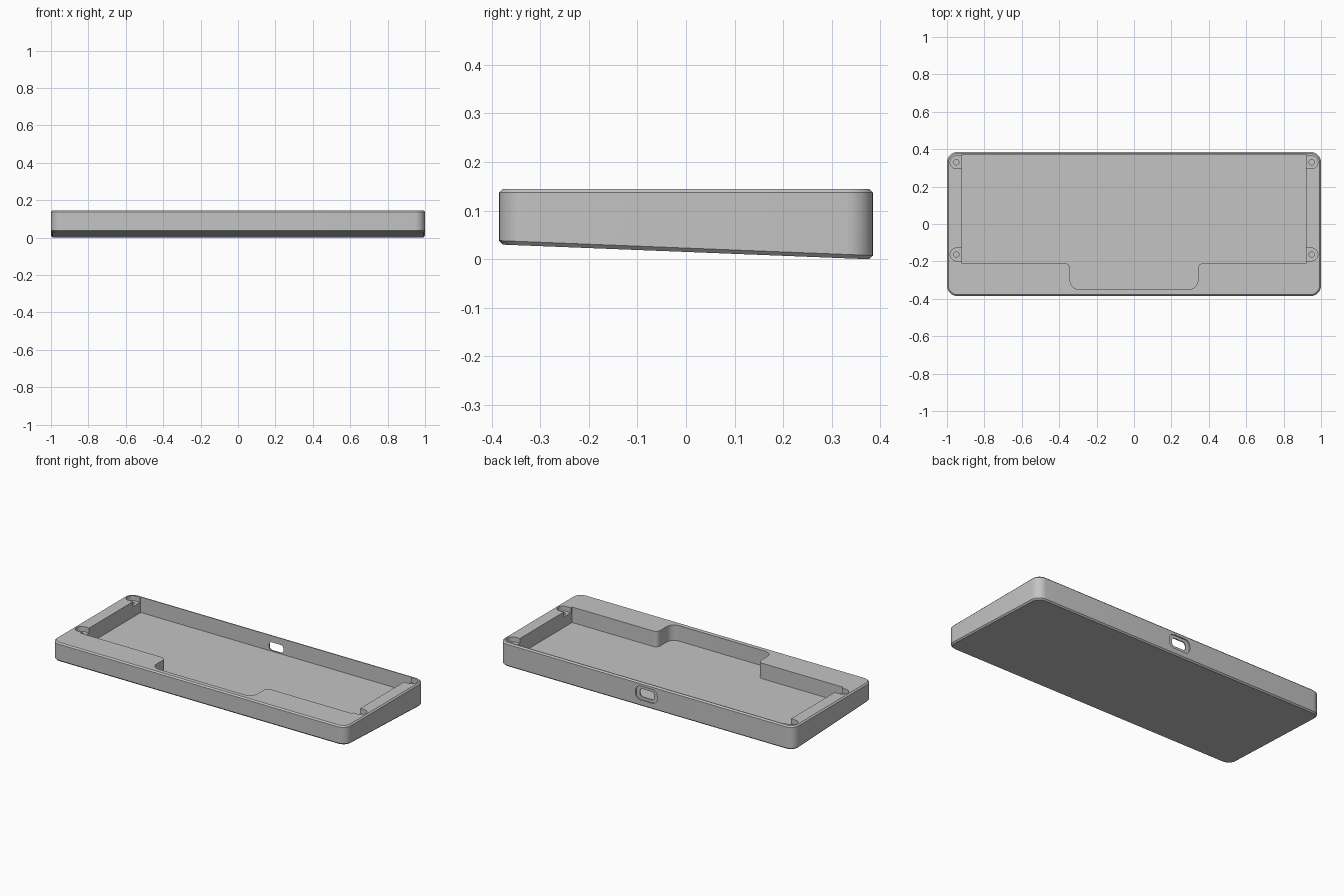
import bpy, bmesh, math
from mathutils import Vector

cube = bpy.data.objects.get("Cube")
if cube:
    bpy.data.objects.remove(cube, do_unlink=True)

TOP, FLOOR, CHAMFER = 0.145, 0.05, 0.008
HALF_X, HALF_Y = 1.0, 0.385


def fillet(corners, segs=8):
    """Closed outline from (x, y, radius) corners, each rounded by an arc."""
    pts = []
    for i, (x, y, r) in enumerate(corners):
        p = Vector((x, y))
        if r == 0:
            pts.append(p)
            continue
        a = (Vector(corners[i - 1][:2]) - p).normalized()
        b = (Vector(corners[(i + 1) % len(corners)][:2]) - p).normalized()
        centre = p + (a + b) * r
        for k in range(segs + 1):
            t = math.pi / 2 * k / segs
            pts.append(centre - b * r * math.cos(t) - a * r * math.sin(t))
    return pts


def rounded_rect(cx, cy, hx, hy, r):
    return fillet([(cx + sx * hx, cy + sy * hy, r)
                   for sx, sy in ((-1, -1), (1, -1), (1, 1), (-1, 1))])


def loft(name, rings):
    """Skin a stack of matching rings and cap both ends."""
    bm = bmesh.new()
    loops = [[bm.verts.new(p) for p in ring] for ring in rings]
    n = len(loops[0])
    for low, high in zip(loops, loops[1:]):
        for i in range(n):
            j = (i + 1) % n
            bm.faces.new((low[i], low[j], high[j], high[i]))
    bm.faces.new(loops[0][::-1])
    bm.faces.new(loops[-1])
    bmesh.ops.recalc_face_normals(bm, faces=bm.faces)
    mesh = bpy.data.meshes.new(name)
    bm.to_mesh(mesh)
    bm.free()
    obj = bpy.data.objects.new(name, mesh)
    bpy.context.collection.objects.link(obj)
    return obj


def prism(name, outline, lo, hi, axis="z"):
    if axis == "z":
        return loft(name, [[(p.x, p.y, h) for p in outline] for h in (lo, hi)])
    return loft(name, [[(p.x, h, p.y) for p in outline] for h in (lo, hi)])


def cut(target, cutter):
    cutter.hide_render = True
    mod = target.modifiers.new("cut", "BOOLEAN")
    mod.operation = "DIFFERENCE"
    mod.solver = "EXACT"
    mod.object = cutter
    bpy.context.view_layer.objects.active = target
    bpy.ops.object.modifier_apply(modifier=mod.name)
    bpy.data.objects.remove(cutter, do_unlink=True)


def base_z(y):
    """Sloping underside: high at the front, on the ground at the back."""
    return 0.015 * (1 - y / (HALF_Y - CHAMFER))


# Outer body with chamfered rims
wide = rounded_rect(0, 0, HALF_X, HALF_Y, 0.055)
slim = rounded_rect(0, 0, HALF_X - CHAMFER, HALF_Y - CHAMFER, 0.055 - CHAMFER)
case = loft("keyboard_case", [
    [(p.x, p.y, base_z(p.y)) for p in slim],
    [(p.x, p.y, base_z(p.y) + CHAMFER) for p in wide],
    [(p.x, p.y, TOP - CHAMFER) for p in wide],
    [(p.x, p.y, TOP) for p in slim]])

# Main tray with the front bay
half = [(0.342, -0.35, 0.05), (0.342, -0.21, 0.028), (0.92, -0.21, 0), (0.92, 0.371, 0)]
tray = half + [(-x, y, r) for x, y, r in reversed(half)]
cut(case, prism("tray_cutter", fillet(tray), FLOOR, 0.3))

# Screw seats and screw holes, open towards the tray
for side in (-1, 1):
    for y in (-0.163, 0.33):
        seat = fillet([(side * 0.9, y - 0.034, 0), (side * 0.983, y - 0.034, 0.0335),
                       (side * 0.983, y + 0.034, 0.0335), (side * 0.9, y + 0.034, 0)])
        cut(case, prism("seat_cutter", seat, TOP - 0.03, 0.3))
        hole = rounded_rect(side * 0.95, y, 0.0141, 0.0141, 0.014)
        cut(case, prism("screw_cutter", hole, 0.06, 0.3))

# Cable port through the back wall, with a shallow outer recess
PORT_Z = 0.08
cut(case, prism("recess_cutter", rounded_rect(0, PORT_Z, 0.073, 0.042, 0.035),
                HALF_Y - 0.007, 0.5, "y"))
cut(case, prism("port_cutter", rounded_rect(0, PORT_Z, 0.048, 0.025, 0.018),
                0.3, 0.5, "y"))

# Single grey plastic
grey = bpy.data.materials.new("grey_plastic")
grey.use_nodes = True
colour = (0.55, 0.55, 0.55, 1)
grey.diffuse_color = colour
grey.node_tree.nodes["Principled BSDF"].inputs["Base Color"].default_value = colour
case.data.materials.clear()
case.data.materials.append(grey)
for face in case.data.polygons:
    face.material_index = 0

bpy.ops.object.select_all(action="DESELECT")
case.select_set(True)
bpy.context.view_layer.objects.active = case
bpy.ops.object.shade_smooth_by_angle(angle=math.radians(30))
